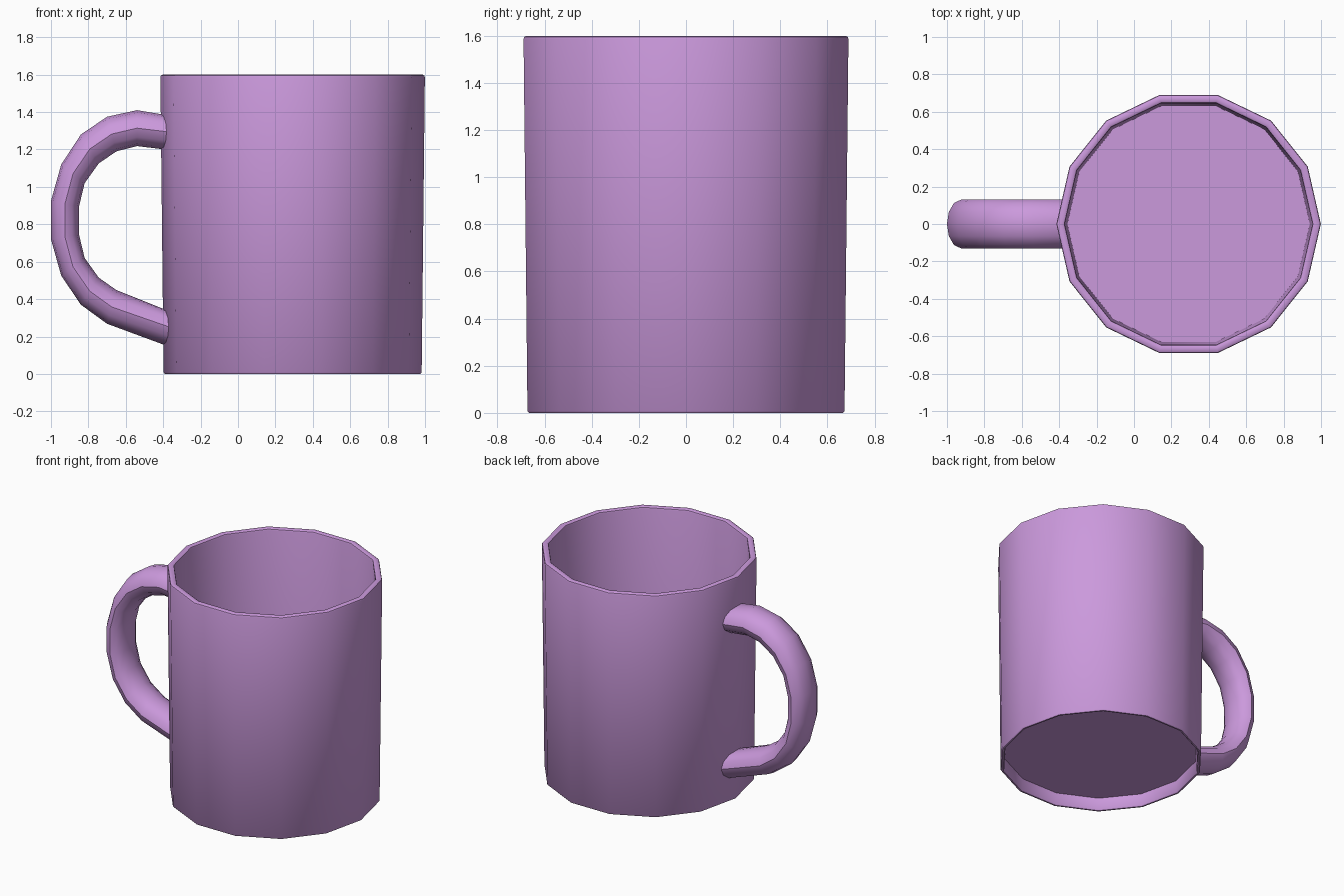
import bpy, bmesh, math
from mathutils import Vector

if "Cube" in bpy.data.objects:
    bpy.data.objects.remove(bpy.data.objects["Cube"])

CX = 0.292      # axis of the cup
SIDES = 14

mat = bpy.data.materials.new("lilac glaze")
mat.diffuse_color = (0.60, 0.32, 0.72, 1)
mat.use_nodes = True
mat.node_tree.nodes["Principled BSDF"].inputs["Base Color"].default_value = mat.diffuse_color


def finish(name, bm):
    bmesh.ops.recalc_face_normals(bm, faces=bm.faces)
    me = bpy.data.meshes.new(name)
    bm.to_mesh(me)
    bm.free()
    ob = bpy.data.objects.new(name, me)
    bpy.context.collection.objects.link(ob)
    me.materials.append(mat)
    bpy.ops.object.select_all(action='DESELECT')
    ob.select_set(True)
    bpy.context.view_layer.objects.active = ob
    bpy.ops.object.shade_smooth_by_angle(angle=math.radians(40))
    return ob


def loft(bm, rings):
    # bridge successive rings and cap both ends
    vs = [[bm.verts.new(p) for p in r] for r in rings]
    n = len(vs[0])
    for a, b in zip(vs, vs[1:]):
        for i in range(n):
            j = (i + 1) % n
            bm.faces.new((a[i], a[j], b[j], b[i]))
    bm.faces.new(vs[0])
    bm.faces.new(vs[-1])


# cup: recessed underside, foot, outer wall, rounded rim, inner wall, floor
profile = [(0.66, 0.09), (0.665, 0.008), (0.672, 0.0), (0.683, 0.0), (0.69, 0.008),
           (0.707, 1.585), (0.704, 1.595), (0.695, 1.60), (0.673, 1.60),
           (0.665, 1.595), (0.662, 1.585), (0.648, 0.12)]
bm = bmesh.new()
loft(bm, [[(CX + r * math.cos(2 * math.pi * i / SIDES),
            r * math.sin(2 * math.pi * i / SIDES), z) for i in range(SIDES)]
          for r, z in profile])
finish("cup_body", bm)

# handle: outer and inner edge points (x, z) of each cross-section
outer = [(-0.39, 1.385), (-0.54, 1.41), (-0.70, 1.375), (-0.84, 1.28), (-0.945, 1.12),
         (-1.0, 0.925), (-1.0, 0.72), (-0.945, 0.525), (-0.84, 0.37), (-0.70, 0.268),
         (-0.38, 0.15)]
inner = [(-0.39, 1.20), (-0.54, 1.218), (-0.65, 1.19), (-0.745, 1.125), (-0.82, 1.02),
         (-0.85, 0.895), (-0.85, 0.745), (-0.82, 0.62), (-0.745, 0.515), (-0.65, 0.448),
         (-0.38, 0.34)]
bm = bmesh.new()
rings = []
for k, (o, i) in enumerate(zip(outer, inner)):
    o, i = Vector((o[0], 0, o[1])), Vector((i[0], 0, i[1]))
    mid, half = (o + i) / 2, (o - i) / 2
    ring = []
    for s in range(12):
        a = 2 * math.pi * s / 12
        p = mid + half * math.cos(a) + Vector((0, 0.13 * math.sin(a), 0))
        if k in (0, len(outer) - 1):      # ends follow the faceted wall
            p.x += 0.228 * abs(p.y)
        ring.append(p)
    rings.append(ring)
loft(bm, rings)
finish("handle", bm)
